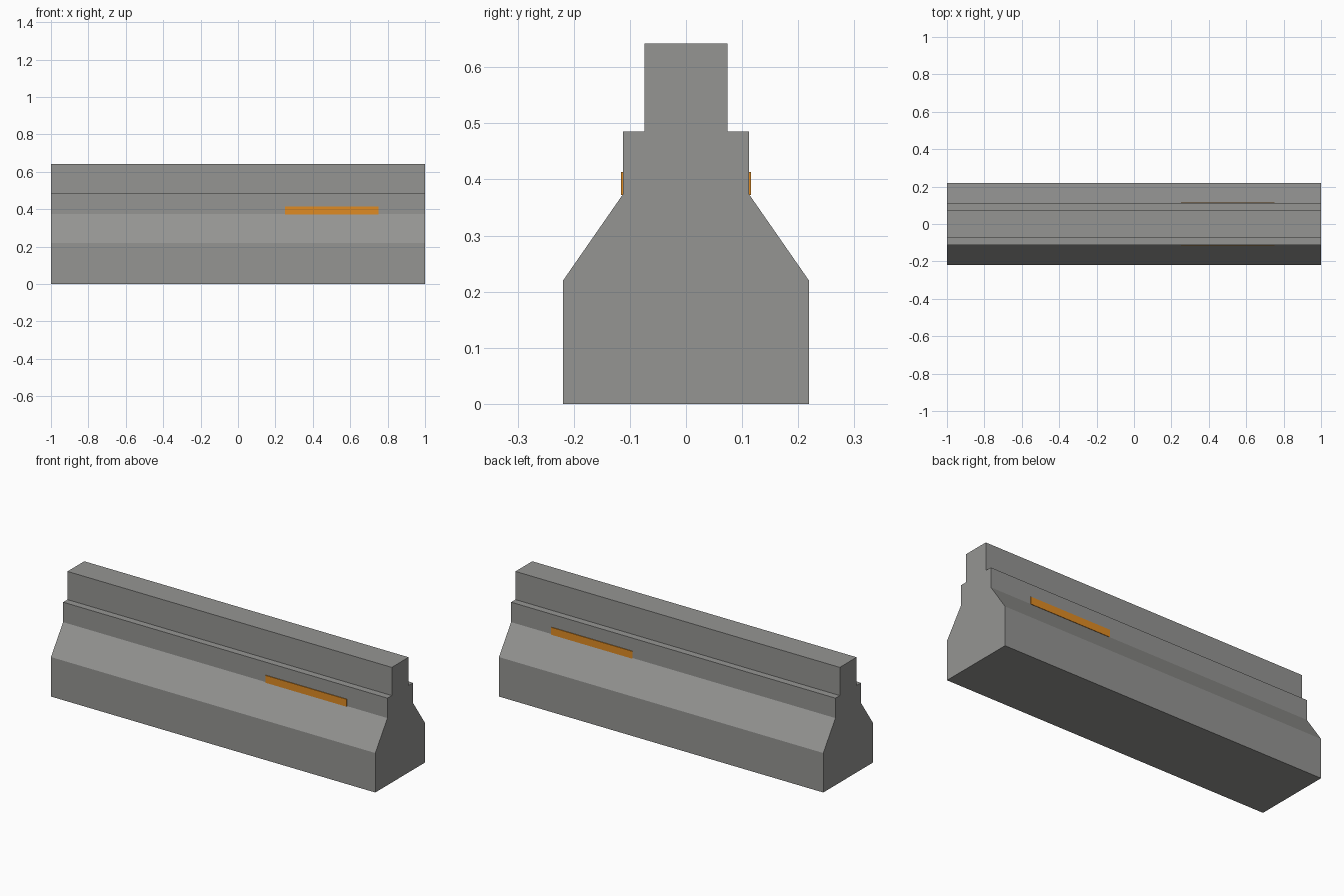
import bpy
import bmesh
from mathutils import Vector

cube = bpy.data.objects.get("Cube")
if cube:
    bpy.data.objects.remove(cube, do_unlink=True)


def make_material(name, color):
    mat = bpy.data.materials.new(name)
    mat.use_nodes = True
    mat.diffuse_color = color
    mat.node_tree.nodes["Principled BSDF"].inputs["Base Color"].default_value = color
    return mat


def extrude_profile(name, profile, x_min, x_max, mat):
    """Extrude a closed (y, z) outline along x."""
    bm = bmesh.new()
    face = bm.faces.new([bm.verts.new((x_min, y, z)) for y, z in profile])
    result = bmesh.ops.extrude_face_region(bm, geom=[face])
    moved = [v for v in result["geom"] if isinstance(v, bmesh.types.BMVert)]
    bmesh.ops.translate(bm, verts=moved, vec=Vector((x_max - x_min, 0, 0)))
    bmesh.ops.recalc_face_normals(bm, faces=bm.faces)
    mesh = bpy.data.meshes.new(name)
    bm.to_mesh(mesh)
    bm.free()
    mesh.materials.append(mat)
    obj = bpy.data.objects.new(name, mesh)
    bpy.context.collection.objects.link(obj)
    return obj


concrete = make_material("concrete grey", (0.30, 0.30, 0.29, 1))
amber = make_material("reflector orange", (0.74, 0.26, 0.017, 1))

# Barrier body: wide foot, sloped shoulder, stepped top
half = [(0.219, 0), (0.219, 0.22), (0.112, 0.374),
        (0.112, 0.485), (0.074, 0.485), (0.074, 0.642)]
outline = half + [(-y, z) for y, z in reversed(half)]
extrude_profile("barrier_body", outline, -1, 1, concrete)

# Reflector strips on both faces, resting on the shoulder
for name, side in (("front_reflector", -1), ("back_reflector", 1)):
    strip = [(side * y, z) for y, z in
             ((0.108, 0.372), (0.116, 0.372), (0.116, 0.413), (0.108, 0.413))]
    extrude_profile(name, strip, 0.25, 0.75, amber)
